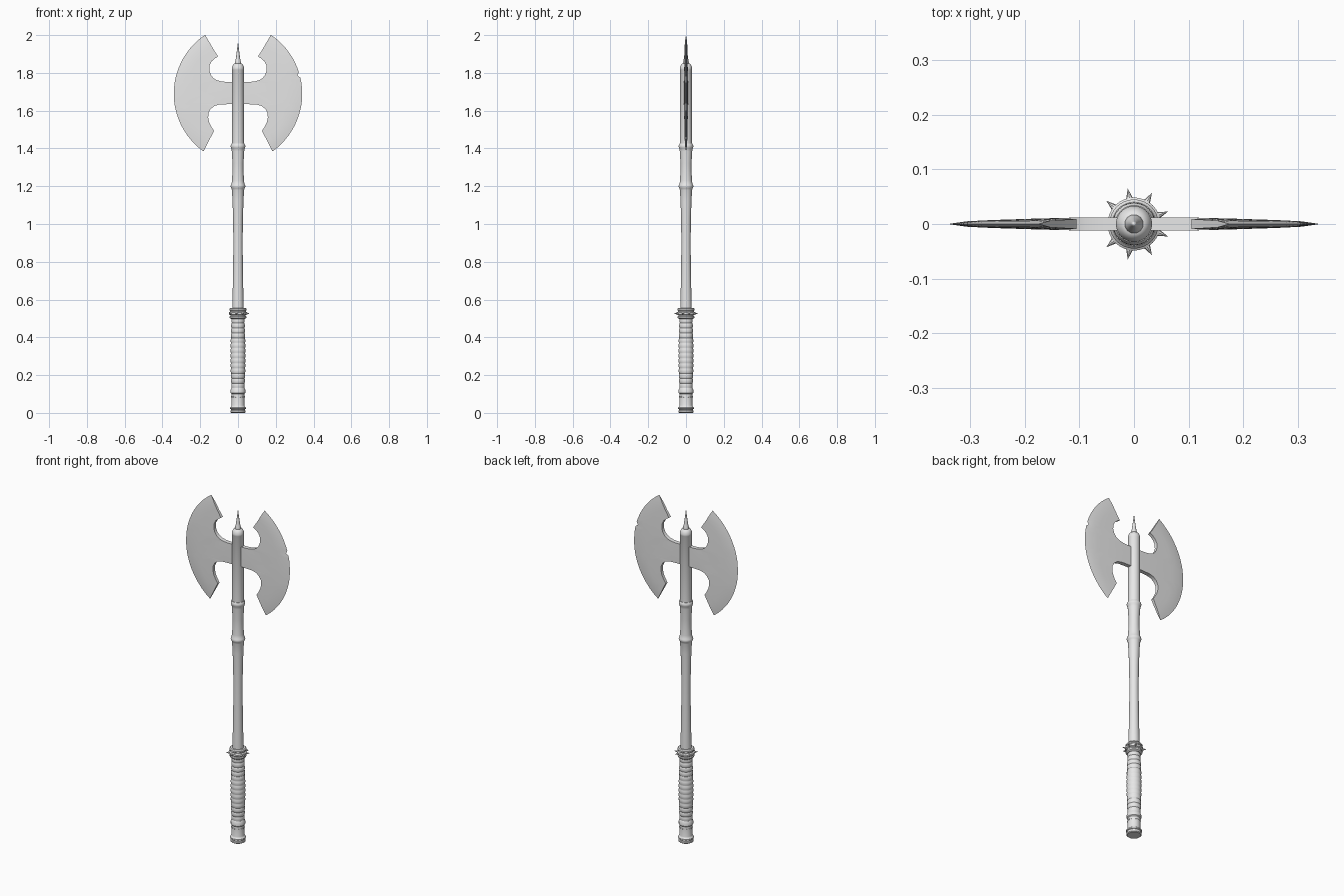
import bpy, bmesh, math
from mathutils import Matrix, Vector

if "Cube" in bpy.data.objects:
    bpy.data.objects.remove(bpy.data.objects["Cube"])

steel = bpy.data.materials.new("plain_grey")
steel.diffuse_color = (0.8, 0.8, 0.8, 1)
steel.use_nodes = True
steel.node_tree.nodes["Principled BSDF"].inputs["Base Color"].default_value = steel.diffuse_color


def finish(bm, name, angle=35):
    bmesh.ops.remove_doubles(bm, verts=bm.verts, dist=1e-5)
    bmesh.ops.recalc_face_normals(bm, faces=bm.faces)
    me = bpy.data.meshes.new(name)
    bm.to_mesh(me)
    bm.free()
    me.materials.append(steel)
    ob = bpy.data.objects.new(name, me)
    bpy.context.collection.objects.link(ob)
    bpy.ops.object.select_all(action='DESELECT')
    ob.select_set(True)
    bpy.context.view_layer.objects.active = ob
    bpy.ops.object.shade_smooth_by_angle(angle=math.radians(angle))
    return ob


def lathe(name, profile, sides=32):
    """Revolve (radius, z) points around the z axis."""
    bm = bmesh.new()
    rings = [[bm.verts.new((r * math.cos(2 * math.pi * i / sides),
                            r * math.sin(2 * math.pi * i / sides), z))
              for i in range(sides)] for r, z in profile]
    for a, b in zip(rings, rings[1:]):
        for i in range(sides):
            j = (i + 1) % sides
            bm.faces.new((a[i], a[j], b[j], b[i]))
    return finish(bm, name)


def radial_cones(name, angles, z, r0, r1, base, tip, sides):
    """Cones pointing outwards from the axis."""
    bm = bmesh.new()
    for a in angles:
        d = Vector((math.cos(a), math.sin(a), 0))
        m = Matrix.Translation(d * (r0 + r1) / 2 + Vector((0, 0, z)))
        m = m @ d.to_track_quat('Z', 'Y').to_matrix().to_4x4()
        bmesh.ops.create_cone(bm, cap_ends=True, segments=sides, radius1=base,
                              radius2=tip, depth=r1 - r0, matrix=m)
    return finish(bm, name)


# Pommel with flanged foot, studded neck and band
lathe("pommel", [(0, 0), (.036, 0), (.041, .004), (.041, .012), (.037, .015),
                 (.037, .019), (.042, .022), (.042, .029), (.036, .034),
                 (.034, .04), (.034, .1), (.039, .105), (.039, .122),
                 (.034, .132), (0, .132)])
radial_cones("pommel_studs", [math.radians(22.5 * i) for i in range(16)],
             .085, .031, .0365, .004, .003, 8)

# Wrapped grip: bulging row of bands
grip = [(0, .128), (.034, .128)]
wraps, low, high = 14, .13, .5
for i in range(wraps):
    z, h = low + (high - low) * i / wraps, (high - low) / wraps
    t = (i + .5) / wraps
    r = .034 + .005 * math.sin(math.pi * min(1, t * 1.05)) ** .8
    grip += [(r - .0015, z + .002), (r + .0005, z + h * .3),
             (r + .0005, z + h * .75), (r - .0015, z + h)]
lathe("grip", grip + [(0, high)])

# Spiked collar
lathe("collar", [(0, .497), (.036, .497), (.044, .503), (.045, .51),
                 (.041, .514), (.041, .518), (.0485, .522), (.0485, .532),
                 (.042, .536), (.042, .54), (.045, .543), (.045, .55),
                 (.04, .556), (0, .556)])
radial_cones("collar_spikes", [math.radians(20 + 40 * i) for i in range(9) if i != 4],
             .526, .042, .066, .008, 0, 8)

# Shaft with two raised rings
lathe("shaft", [(0, .55), (.03, .55), (.029, .6), (.026, .75), (.0245, .9),
                (.026, 1.03), (.029, 1.12), (.032, 1.18), (.034, 1.187),
                (.038, 1.193), (.039, 1.2), (.038, 1.206), (.034, 1.213),
                (.032, 1.23), (.029, 1.28), (.029, 1.32), (.033, 1.385),
                (.034, 1.397), (.038, 1.404), (.039, 1.411), (.038, 1.418),
                (.034, 1.425), (0, 1.425)])

# Head socket with domed cap and top spike
lathe("head_socket", [(0, 1.42), (.032, 1.42), (.032, 1.815), (.033, 1.817),
                      (.033, 1.826), (.03, 1.836), (.025, 1.845),
                      (.018, 1.85), (0, 1.852)])
lathe("top_spike", [(0, 1.846), (.016, 1.846), (.017, 1.852), (.014, 1.862),
                    (.010, 1.885), (.005, 1.925), (0, 1.966)], 16)

# Blades: inner outline (x, z) paired with an angle on the cutting arc
CX, CZ, R = -.036, 1.69, .376
OUTLINE = [(.174, 2.0, 56), (.153, 1.965, 51), (.128, 1.922, 45), (.105, 1.887, 40),
           (.12, 1.878, 35), (.139, 1.862, 30), (.15, 1.84, 26), (.152, 1.815, 21),
           (.145, 1.792, 17.5), (.132, 1.774, 15.5), (.114, 1.762, 13),
           (.09, 1.755, 11), (.06, 1.752, 9), (0, 1.752, 7),
           (0, 1.692, 0),
           (0, 1.634, -6), (.06, 1.634, -8), (.1, 1.632, -10), (.125, 1.625, -12),
           (.145, 1.609, -15), (.156, 1.588, -18), (.158, 1.564, -22),
           (.153, 1.54, -26), (.142, 1.517, -30), (.127, 1.493, -36),
           (.148, 1.452, -43), (.166, 1.418, -49), (.184, 1.382, -54.5)]
STEPS = (0, .25, .5, .75, .9, 1)


def half_thickness(x, z):
    r = math.hypot(x - CX, z - CZ)
    if r < .15:
        return .012
    if r < .335:
        return .012 - .006 * (r - .15) / .185
    return max(0, .006 * (R - r) / (R - .335))


def blade(name, side, nick):
    bm = bmesh.new()
    front, back = [], []
    for x0, z0, deg in OUTLINE:
        a = math.radians(deg)
        r = R - (.012 if nick and deg == 15.5 else 0)
        x1, z1 = CX + r * math.cos(a), CZ + r * math.sin(a)
        if deg in (56, -54.5):          # pointed horns
            x0, z0 = x1, z1
        f, b = [], []
        for t in STEPS:
            x, z = x0 + (x1 - x0) * t, z0 + (z1 - z0) * t
            h = 0 if t == 1 else half_thickness(x, z)
            f.append(bm.verts.new((side * x, -h, z)))
            b.append(bm.verts.new((side * x, h, z)))
        front.append(f)
        back.append(b)
    for i in range(len(OUTLINE) - 1):
        for g in (front, back):
            for k in range(len(STEPS) - 1):
                bm.faces.new((g[i][k], g[i + 1][k], g[i + 1][k + 1], g[i][k + 1]))
        bm.faces.new((front[i][0], back[i][0], back[i + 1][0], front[i + 1][0]))
    return finish(bm, name)


blade("right_blade", 1, True)
blade("left_blade", -1, False)
